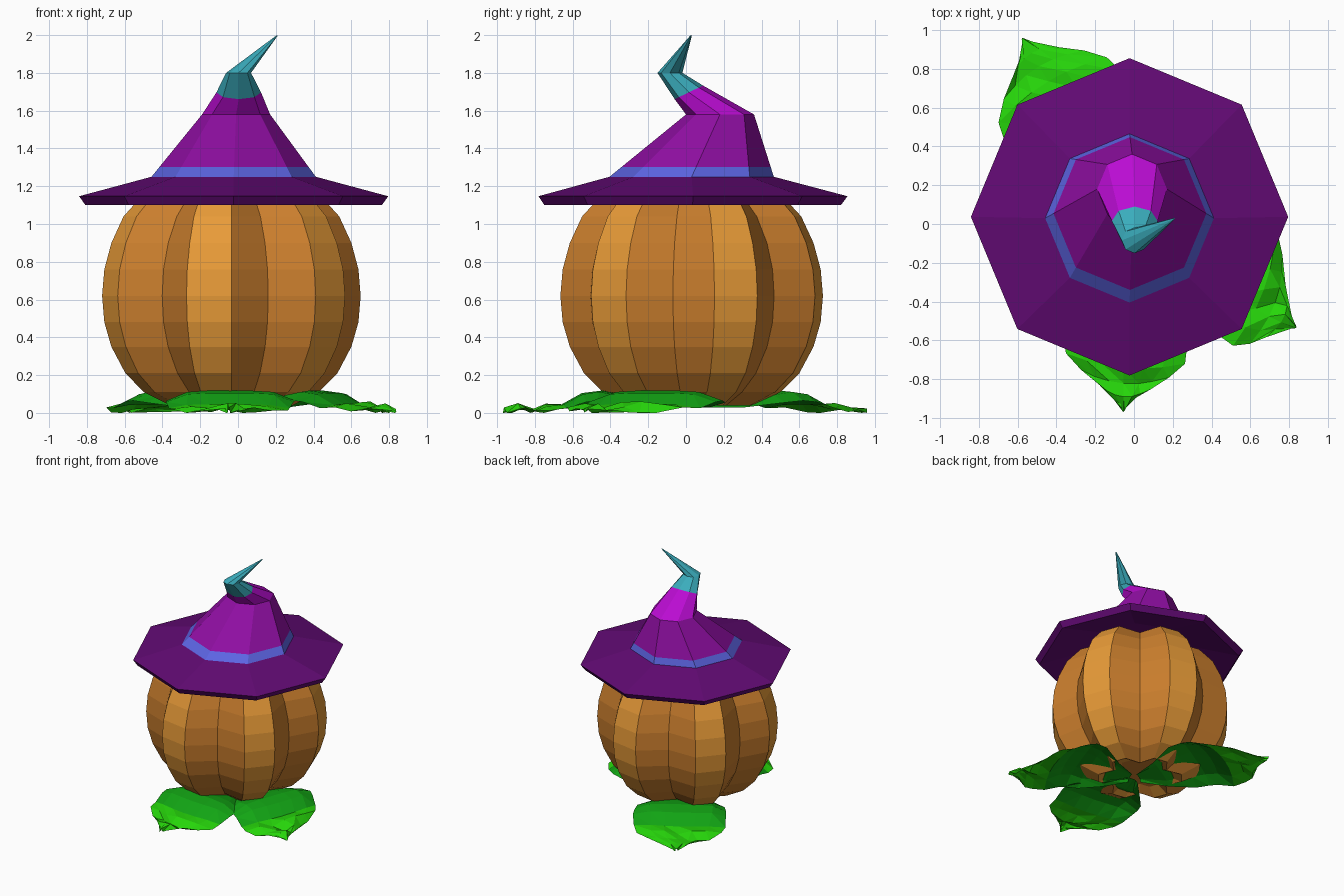
import bpy, math, random
from math import sin, cos, radians, pi

if "Cube" in bpy.data.objects:
    bpy.data.objects.remove(bpy.data.objects["Cube"])

random.seed(4)


def material(name, rgb):
    lin = [((c / 255 + 0.055) / 1.055) ** 2.4 if c > 10 else c / 255 / 12.92 for c in rgb]
    m = bpy.data.materials.new(name)
    m.diffuse_color = (*lin, 1)
    m.use_nodes = True
    m.node_tree.nodes["Principled BSDF"].inputs["Base Color"].default_value = m.diffuse_color
    return m


ORANGE = material("pumpkin ridge orange", (239, 160, 58))
BROWN = material("pumpkin valley orange", (202, 126, 45))
DARK_PURPLE = material("dark purple", (98, 10, 116))
PURPLE = material("mid purple", (143, 14, 162))
MAGENTA = material("bright purple", (186, 12, 210))
BLUE = material("band blue", (92, 100, 226))
TEAL = material("tip teal", (58, 172, 188))
GREEN = material("leaf green", (38, 214, 10))
DEEP_GREEN = material("inner leaf green", (18, 165, 20))


def make(name, verts, faces, mats, idx=None):
    me = bpy.data.meshes.new(name)
    me.from_pydata(verts, [], faces)
    for m in mats:
        me.materials.append(m)
    if idx:
        me.polygons.foreach_set("material_index", idx)
    me.update()
    ob = bpy.data.objects.new(name, me)
    bpy.context.collection.objects.link(ob)
    return ob


def loft(name, rings, mats, rule):
    """Skin a stack of equal-sized rings, capping both ends; rule(ring, side) gives the colour."""
    n = len(rings[0])
    verts = [v for r in rings for v in r]
    faces, idx = [], []
    for i in range(len(rings) - 1):
        for k in range(n):
            a, b = i * n + k, i * n + (k + 1) % n
            faces.append((a, b, b + n, a + n))
            idx.append(rule(i, k))
    last = (len(rings) - 1) * n
    faces += [tuple(reversed(range(n))), tuple(range(last, last + n))]
    idx += [idx[0], idx[-1]]
    return make(name, verts, faces, mats, idx)


# Pumpkin: six lobes, each with a light ridge strip and two darker valley strips
profile = [(0.22, 0.08), (0.33, 0.04), (0.47, 0.11), (0.57, 0.21), (0.645, 0.35),
           (0.683, 0.48), (0.695, 0.62), (0.683, 0.76), (0.645, 0.90),
           (0.58, 1.04), (0.47, 1.16), (0.30, 1.21)]
rings = []
for r, z in profile:
    ring = []
    for k in range(18):
        a = radians(-90 + 20 * k)
        rad = r * (0.82 - 0.1 * min(1, abs(z - 0.62) / 0.55) ** 3) if k % 3 == 1 else r
        ring.append((-0.035 + rad * cos(a), 0.03 + rad * sin(a), z))
    rings.append(ring)
loft("pumpkin", rings, [ORANGE, BROWN], lambda i, k: 0 if k % 3 == 2 else 1)


# Hat: octagonal rings, hollow under the brim, bent backwards then forwards
def octagon(cx, cy, z, rx, ry=None, tilt=0):
    ry = ry or rx
    return [(cx + rx * cos(k * pi / 4), cy + ry * sin(k * pi / 4), z + tilt * sin(k * pi / 4))
            for k in range(8)]


hat_rings = [octagon(-0.023, 0.035, 1.205, 0.40),
             octagon(-0.023, 0.035, 1.10, 0.785),
             octagon(-0.023, 0.037, 1.147, 0.818),
             octagon(-0.023, 0.03, 1.25, 0.435),
             octagon(-0.021, 0.054, 1.303, 0.394),
             octagon(-0.01, 0.18, 1.58, 0.18),
             octagon(0.004, 0.015, 1.697, 0.118, 0.075, 0.036),
             octagon(0.003, -0.085, 1.80, 0.066),
             octagon(0.207, 0.027, 1.998, 0.004)]
hat_colours = [0, 0, 0, 1, 2, 3, 4, 4]
loft("witch_hat", hat_rings, [DARK_PURPLE, BLUE, PURPLE, MAGENTA, TEAL],
     lambda i, k: hat_colours[i])


# Leaves: crumpled sheets draped out from under the pumpkin
# stations along the leaf: distance, half width, height
stations = [(0.03, 0.06, 0.05), (0.20, 0.20, 0.05), (0.36, 0.34, 0.10), (0.45, 0.36, 0.118),
            (0.56, 0.36, 0.105), (0.67, 0.345, 0.045), (0.76, 0.32, 0.045),
            (0.84, 0.24, 0.015), (0.91, 0.14, 0.035), (0.99, 0.02, 0.012)]


def leaf(name, angle, length, width, skew=0):
    n = 6
    a = radians(angle)
    verts, faces, idx = [], [], []
    for i, (u, w, h) in enumerate(stations):
        for j in range(n + 1):
            t = 2 * j / n - 1
            uu = u * length - 0.05 * t * t * (u > 0.5)
            v = t * w * width * random.uniform(0.95, 1.03) + skew * max(0, u - 0.6) / 0.4
            z = h * (1 - 0.45 * abs(t) ** 5)
            if u > 0.7:
                z += random.uniform(-0.02, 0.018)
            verts.append((uu * cos(a) - v * sin(a), uu * sin(a) + v * cos(a), max(0.0, z)))
    for i in range(len(stations) - 1):
        for j in range(n):
            p = i * (n + 1) + j
            q = p + n + 1
            faces += [(p, q, q + 1), (p, q + 1, p + 1)]
            idx += [1 if i < 5 else 0] * 2
    make(name, verts, faces, [GREEN, DEEP_GREEN], idx)


leaf("front_leaf", -95, 0.98, 0.95, 0.03)
leaf("right_leaf", -20, 0.98, 1.0, -0.22)
leaf("back_leaf", 121, 1.13, 1.0)
